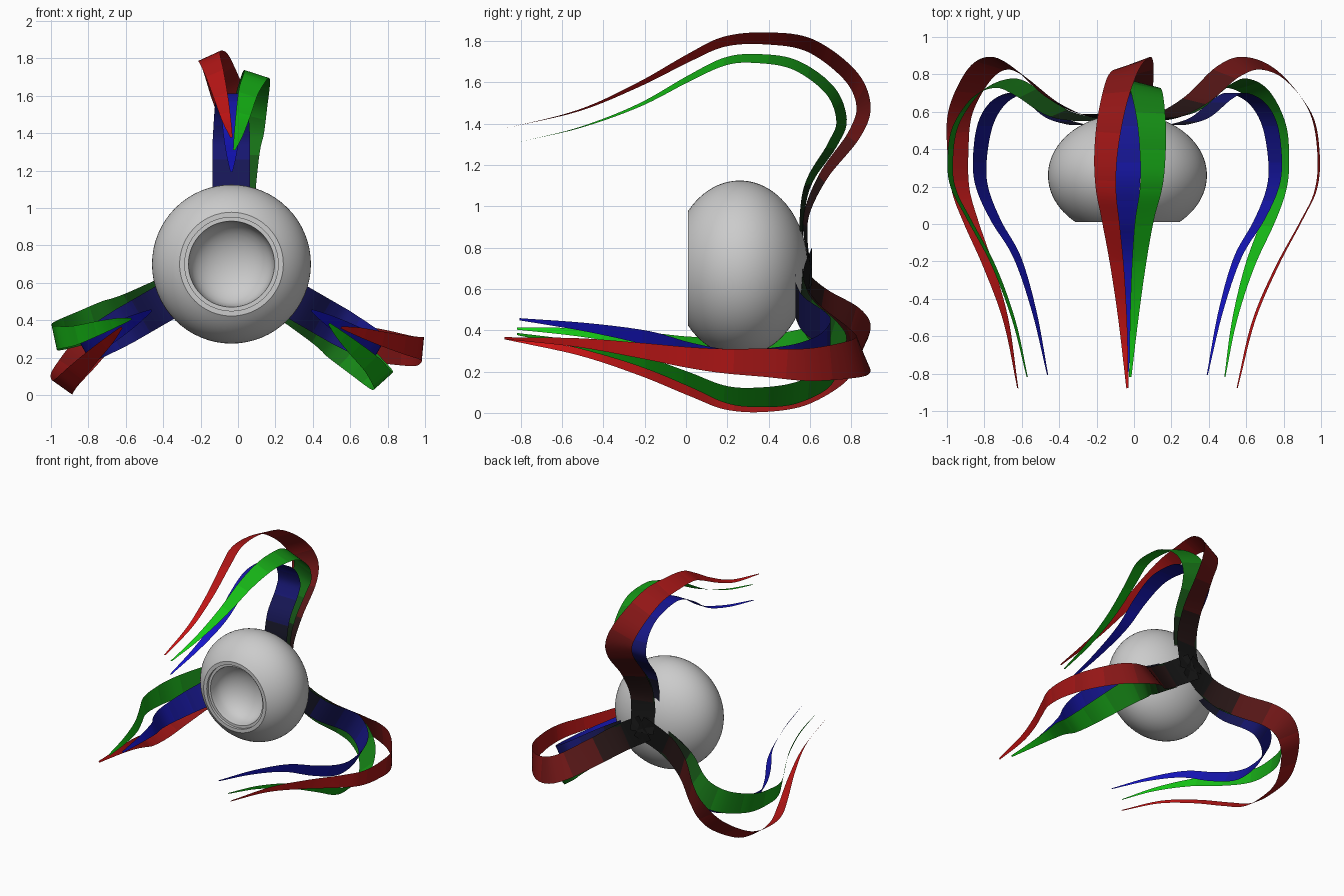
import bpy, bmesh, math
from mathutils import Vector, Matrix

if "Cube" in bpy.data.objects:
    bpy.data.objects.remove(bpy.data.objects["Cube"])

CENTRE = Vector((-0.035, 0, 0.70))
STEPS = 8      # samples between path points
SHADES = 12    # colour steps from black root to bright tip


def finish(bm, name):
    me = bpy.data.meshes.new(name)
    bm.to_mesh(me)
    bm.free()
    for p in me.polygons:
        p.use_smooth = True
    return me


def add(name, me, angle=0):
    ob = bpy.data.objects.new(name, me)
    ob.location = CENTRE
    ob.rotation_euler = (0, angle, 0)
    bpy.context.collection.objects.link(ob)
    return ob


# Body: flattened globe with a stepped, hollow opening at the front, lathed around y
R, A, YC = 0.425, 0.33, 0.26
a_end = math.acos(-0.25 / A)
prof = [(R * math.sin(a_end * i / 32), YC + A * math.cos(a_end * i / 32)) for i in range(33)]
prof += [(0.25, 0.01), (0.25, 0.03), (0.23, 0.03), (0.225, 0.06)]
prof += [(0.225 * math.cos(t * math.pi / 16), 0.06 + 0.16 * math.sin(t * math.pi / 16)) for t in range(1, 9)]
bm = bmesh.new()
vs = [bm.verts.new((r, y, 0)) for r, y in prof]
edges = [bm.edges.new(p) for p in zip(vs, vs[1:])]
bmesh.ops.spin(bm, geom=vs + edges, cent=(0, 0, 0), axis=(0, 1, 0), angle=2 * math.pi, steps=64)
bmesh.ops.remove_doubles(bm, verts=bm.verts, dist=1e-4)
bmesh.ops.recalc_face_normals(bm, faces=bm.faces)
body = add("body", finish(bm, "body"))
bpy.context.view_layer.objects.active = body
body.select_set(True)
bpy.ops.object.shade_smooth_by_angle(angle=math.radians(35))


def catmull(pts):
    p = [Vector(q) for q in pts]
    p = [2 * p[0] - p[1]] + p + [2 * p[-1] - p[-2]]
    out = []
    for a, b, c, d in zip(p, p[1:], p[2:], p[3:]):
        for i in range(STEPS):
            t = i / STEPS
            out.append(0.5 * (2 * b + (c - a) * t + (2 * a - 5 * b + 4 * c - d) * t * t
                              + (3 * b - a - 3 * c + d) * t ** 3))
    return out + [p[-2]]


def ribbon_mesh(name, pts, roll, channel):
    path = catmull(pts)
    n = len(path)
    dist = [0]
    for a, b in zip(path, path[1:]):
        dist.append(dist[-1] + (b - a).length)
    bm = bmesh.new()
    rows, us = [], []
    for i, p in enumerate(path):
        u = dist[i] / dist[-1]
        w = 0.2 if u < 0.3 else 0.2 + (0.012 - 0.2) * (u - 0.3) / 0.7
        t = (path[min(i + 1, n - 1)] - path[max(i - 1, 0)]).normalized()
        s = Vector((1, 0, 0))
        s = (s - t * s.dot(t)).normalized()
        th = math.radians(roll) * math.sin(math.pi * u)
        d = s * math.cos(th) + t.cross(s) * math.sin(th)
        rows.append([bm.verts.new(p + d * w * k / 2) for k in (-1, 0, 1)])
        us.append(u)
    for i in range(n - 1):
        for k in (0, 1):
            f = bm.faces.new((rows[i][k], rows[i][k + 1], rows[i + 1][k + 1], rows[i + 1][k]))
            f.material_index = min(SHADES - 1, int((us[i] + us[i + 1]) / 2 * SHADES))
    me = finish(bm, name)
    # Shades from black root to bright tip
    for j in range(SHADES):
        col = [0.008, 0.008, 0.008, 1]
        col[channel] = max(0.008, 0.75 * ((j + 0.5) / SHADES - 0.1) / 0.9)
        m = bpy.data.materials.new(f"{name}_shade_{j}")
        m.diffuse_color = col
        m.use_nodes = True
        m.node_tree.nodes["Principled BSDF"].inputs["Base Color"].default_value = m.diffuse_color
        me.materials.append(m)
    return me


# Ribbon paths as (sideways, y, distance from the body axis)
blue = [(0, .56, -.02), (0, .54, .15), (0, .53, .25), (0, .535, .33), (0, .573, .455), (0, .67, .59),
        (0, .70, .68), (0, .646, .80), (0, .524, .88), (0, .33, .912), (0, .185, .894), (0, .015, .81),
        (0, -.18, .68), (0, -.47, .575), (0, -.806, .493)]
green = [(0, .59, -.02), (.01, .56, .14), (.02, .568, .31), (.035, .607, .44), (.055, .71, .60),
         (.08, .752, .72), (.105, .694, .865), (.13, .524, .986), (.135, .33, 1.016), (.125, .185, 1.0),
         (.09, .015, .92), (.06, -.23, .788), (.035, -.52, .68), (.015, -.818, .61)]
red = [(0, .61, -.03), (.01, .58, .14), (.02, .587, .276), (.035, .67, .455), (.045, .815, .648),
       (.025, .858, .788), (-.03, .79, .938), (-.085, .597, 1.08), (-.115, .38, 1.113),
       (-.115, .185, 1.097), (-.09, .015, 1.02), (-.055, -.23, .889), (-.025, -.52, .764), (0, -.878, .677)]

# Three arms around the body, each with three ribbons
meshes = {"blue_ribbon": ribbon_mesh("blue_ribbon", blue, 0, 2),
          "green_ribbon": ribbon_mesh("green_ribbon", green, -18, 1),
          "red_ribbon": ribbon_mesh("red_ribbon", red, 25, 0)}
for arm, deg in (("top", 0), ("right", 120), ("left", -120)):
    for name, me in meshes.items():
        add(f"{arm}_{name}", me, math.radians(deg))
